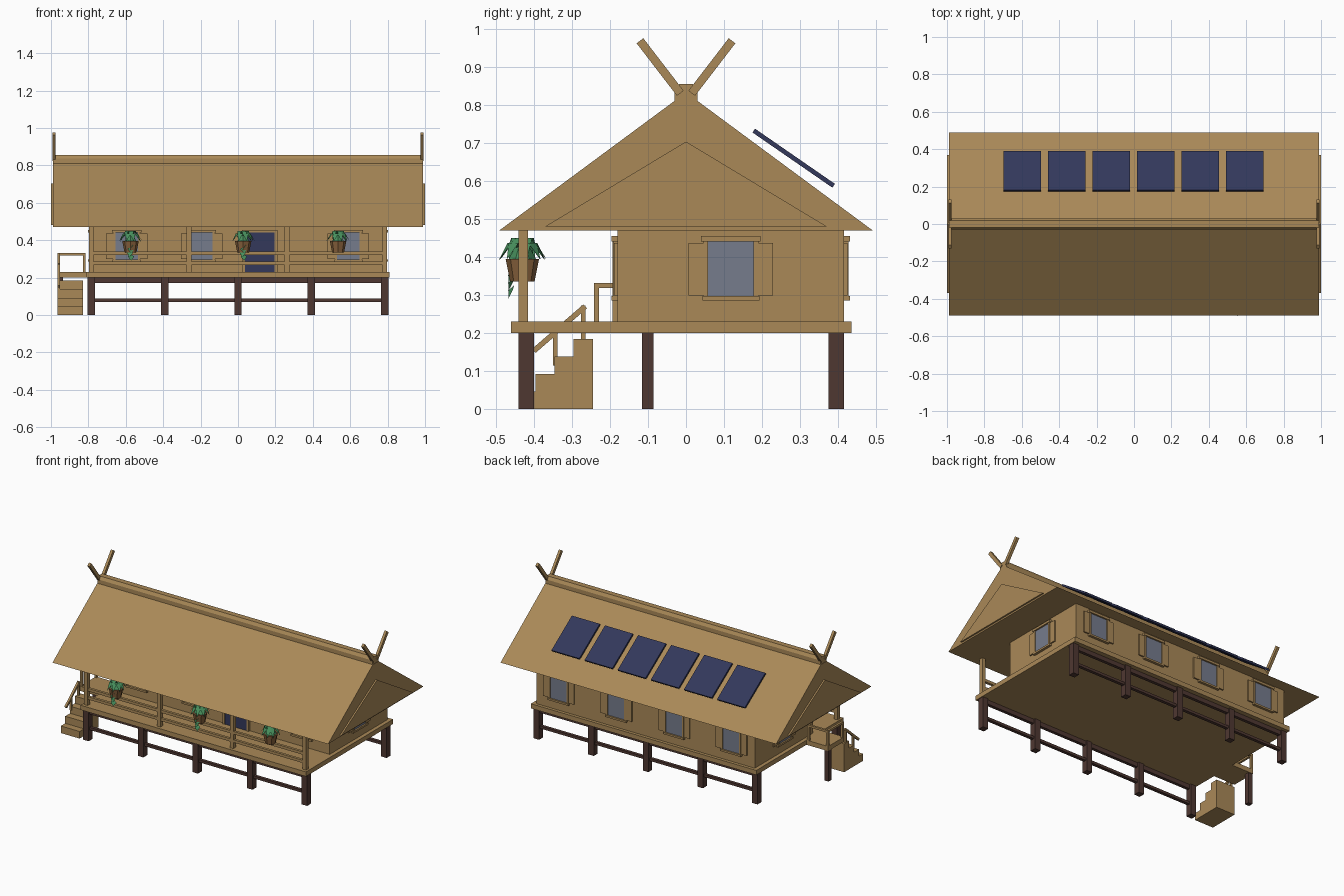
import bpy, bmesh, math, random
from mathutils import Matrix, Vector

if "Cube" in bpy.data.objects:
    bpy.data.objects.remove(bpy.data.objects["Cube"])

random.seed(4)


def material(name, rgb):
    m = bpy.data.materials.new(name)
    m.diffuse_color = (*rgb, 1)
    m.use_nodes = True
    m.node_tree.nodes["Principled BSDF"].inputs["Base Color"].default_value = m.diffuse_color
    return m


WOOD = material("tan_wood", (0.40, 0.25, 0.097))
DARK = material("dark_timber", (0.078, 0.039, 0.031))
NAVY = material("navy_blue", (0.033, 0.040, 0.105))
GLASS = material("grey_glass", (0.18, 0.20, 0.265))
GREEN = material("leaf_green", (0.065, 0.28, 0.11))
CLAY = material("pot_brown", (0.25, 0.125, 0.047))


def finish(name, bm, mat):
    bmesh.ops.recalc_face_normals(bm, faces=bm.faces)
    me = bpy.data.meshes.new(name)
    bm.to_mesh(me)
    bm.free()
    me.materials.append(mat)
    ob = bpy.data.objects.new(name, me)
    bpy.context.collection.objects.link(ob)
    return ob


def boxes(name, mat, items, mtx=Matrix()):
    """One object from boxes given as (x0, x1, y0, y1, z0, z1)."""
    bm = bmesh.new()
    for x0, x1, y0, y1, z0, z1 in items:
        m = Matrix.Translation(((x0 + x1) / 2, (y0 + y1) / 2, (z0 + z1) / 2))
        s = Matrix.Diagonal((x1 - x0, y1 - y0, z1 - z0, 1))
        bmesh.ops.create_cube(bm, size=1, matrix=mtx @ m @ s)
    return finish(name, bm, mat)


def prism(name, mat, profile, x0, x1):
    """Extrude a (y, z) outline along x."""
    bm = bmesh.new()
    f = bm.faces.new([bm.verts.new((x0, y, z)) for y, z in profile])
    r = bmesh.ops.extrude_face_region(bm, geom=[f])
    moved = [v for v in r["geom"] if isinstance(v, bmesh.types.BMVert)]
    bmesh.ops.translate(bm, verts=moved, vec=(x1 - x0, 0, 0))
    return finish(name, bm, mat)


def bar(name, mat, a, b, w, x0, x1):
    """Straight beam of width w between two (y, z) points."""
    a, b = Vector(a), Vector(b)
    d = (b - a).normalized()
    n = Vector((-d.y, d.x)) * w / 2
    return prism(name, mat, [a - n, b - n, b + n, a + n], x0, x1)


# Roof, gable panels, ridge cap and crossed finials
prism("roof", WOOD, [(-0.49, 0.47), (0.49, 0.47), (0.03, 0.81), (-0.03, 0.81)], -0.99, 0.99)
prism("gable_panels", WOOD, [(-0.37, 0.48), (0.37, 0.48), (0, 0.703)], -1.0, 1.0)
prism("ridge_cap", WOOD, [(-0.03, 0.80), (0.03, 0.80), (0.03, 0.836), (0.018, 0.855),
                          (-0.018, 0.855), (-0.03, 0.836)], -0.988, 0.988)
for sx in (-1, 1):
    for sy in (-1, 1):
        bar("ridge_finial", WOOD, (sy * 0.015, 0.83), (sy * 0.121, 0.968), 0.022,
            sx * 0.975, sx * 0.992)

# Solar panels
for i in range(6):
    cx = -0.597 + i * 0.238
    bar("solar_panel", NAVY, (0.178, 0.732), (0.388, 0.587), 0.012, cx - 0.1, cx + 0.1)

# Floor, landing and house body
boxes("floor", WOOD, [(-0.81, 0.81, -0.46, 0.435, 0.20, 0.23)])
boxes("landing", WOOD, [(-0.965, -0.81, -0.245, -0.08, 0.20, 0.23)])
boxes("walls", WOOD, [(-0.785, 0.785, -0.18, 0.415, 0.23, 0.472)])

# Stilts and long braces
LEGS = (-0.785, -0.392, 0, 0.392, 0.785)
boxes("stilts", DARK, [(x - 0.02, x + 0.02, y - 0.02, y + 0.02, 0, 0.20)
                       for x in LEGS for y in (-0.42, 0.395)])
boxes("landing_stilt", DARK, [(-0.965, -0.935, -0.115, -0.085, 0, 0.20)])
boxes("stilt_braces", DARK, [(-0.785, 0.785, y - 0.01, y + 0.01, z0, z1)
                             for y in (-0.42, 0.395)
                             for z0, z1 in ((0.07, 0.087), (0.172, 0.20))])

# Porch posts and railing
boxes("porch_posts", WOOD, [(x - 0.0125, x + 0.0125, -0.44, -0.415, 0.23, 0.475)
                            for x in (-0.785, -0.262, 0.262, 0.785)])
boxes("porch_rails", WOOD, [(-0.785, 0.785, -0.436, -0.419, z, z + 0.018)
                            for z in (0.268, 0.322)])

# Stairs and handrails
steps = [(-0.44, 0)]
for i, y in enumerate((-0.44, -0.395, -0.345, -0.295)):
    z = 0.046 * (i + 1)
    steps += [(y, z), ((-0.395, -0.345, -0.295, -0.245)[i], z)]
steps.append((-0.245, 0))
prism("stairs", WOOD, steps, -0.965, -0.83)
bar("stair_handrail", WOOD, (-0.40, 0.153), (-0.265, 0.27), 0.014, -0.965, -0.951)
boxes("stair_rail_posts", WOOD, [(-0.965, -0.951, -0.35, -0.338, 0.115, 0.20),
                                 (-0.965, -0.951, -0.276, -0.264, 0.184, 0.272)])
boxes("landing_rail", WOOD, [(-0.965, -0.951, -0.242, -0.08, 0.318, 0.332),
                             (-0.965, -0.815, -0.094, -0.08, 0.318, 0.332),
                             (-0.965, -0.951, -0.242, -0.228, 0.23, 0.32),
                             (-0.965, -0.951, -0.094, -0.08, 0.23, 0.32),
                             (-0.829, -0.815, -0.094, -0.08, 0.23, 0.32)])

# Windows: local -y points out of the wall
def window(x, y, turn):
    m = Matrix.Translation((x, y, 0)) @ Matrix.Rotation(math.radians(turn), 4, 'Z')
    boxes("window_glass", GLASS, [(-0.062, 0.062, -0.006, 0.005, 0.295, 0.44)], m)
    boxes("window_frame", WOOD, [(-0.078, 0.078, -0.016, 0.002, 0.44, 0.455),
                                 (-0.075, 0.075, -0.016, 0.002, 0.285, 0.297),
                                 (-0.072, -0.06, -0.012, 0.002, 0.297, 0.44),
                                 (0.06, 0.072, -0.012, 0.002, 0.297, 0.44)], m)
    boxes("window_shutters", WOOD, [(-0.111, -0.072, -0.009, 0.002, 0.299, 0.437),
                                    (0.072, 0.111, -0.009, 0.002, 0.299, 0.437)], m)


for x in (-0.595, -0.195, 0.59):
    window(x, -0.18, 0)
for x in (-0.62, -0.21, 0.205, 0.62):
    window(x, 0.415, 180)
window(0.785, 0.118, 90)
window(-0.785, 0.118, -90)

# Door
boxes("door", NAVY, [(0.038, 0.195, -0.189, -0.178, 0.23, 0.44)])
boxes("door_frame", WOOD, [(0.022, 0.038, -0.193, -0.178, 0.23, 0.455),
                           (0.195, 0.211, -0.193, -0.178, 0.23, 0.455),
                           (0.038, 0.195, -0.193, -0.178, 0.44, 0.455)])


# Hanging plants: tapered pot, bent leaf blades, trailing vine
def leaf(bm, start, ang, reach, rise, drop, w):
    d = Vector((math.cos(ang), math.sin(ang), 0))
    s = Vector((-d.y, d.x, 0)) * w / 2
    mid = start + d * reach * 0.55 + Vector((0, 0, rise))
    tip = start + d * reach - Vector((0, 0, drop))
    a, l, r, t = [bm.verts.new(p) for p in (start, mid - s, mid + s, tip)]
    bm.faces.new((a, l, r))
    bm.faces.new((l, t, r))


def plant(x, vine):
    y = -0.43
    bm = bmesh.new()
    bmesh.ops.create_cone(bm, cap_ends=True, segments=8, radius1=0.032, radius2=0.044,
                          depth=0.06, matrix=Matrix.Translation((x, y, 0.365)))
    finish("plant_pot", bm, CLAY)
    bm = bmesh.new()
    for ring, (n, reach, rise, drop) in enumerate(((9, 0.064, 0.022, 0.022),
                                                   (7, 0.045, 0.035, 0.0))):
        for k in range(n):
            ang = 2 * math.pi * (k + ring * 0.5) / n + random.uniform(-0.2, 0.2)
            leaf(bm, Vector((x, y, 0.415)), ang, reach, rise, drop, 0.034)
    bmesh.ops.create_cone(bm, cap_ends=True, segments=6, radius1=0.036, radius2=0.006,
                          depth=0.055, matrix=Matrix.Translation((x, y, 0.422)))
    if vine:
        for k in range(5):
            leaf(bm, Vector((x, y - 0.022, 0.405 - k * 0.02)), -math.pi / 2 + (-1) ** k * 0.3,
                 0.016, -0.012, 0.035, 0.036)
    finish("plant_leaves", bm, GREEN)


for x, vine in ((-0.575, True), (0.028, True), (0.535, False)):
    plant(x, vine)
